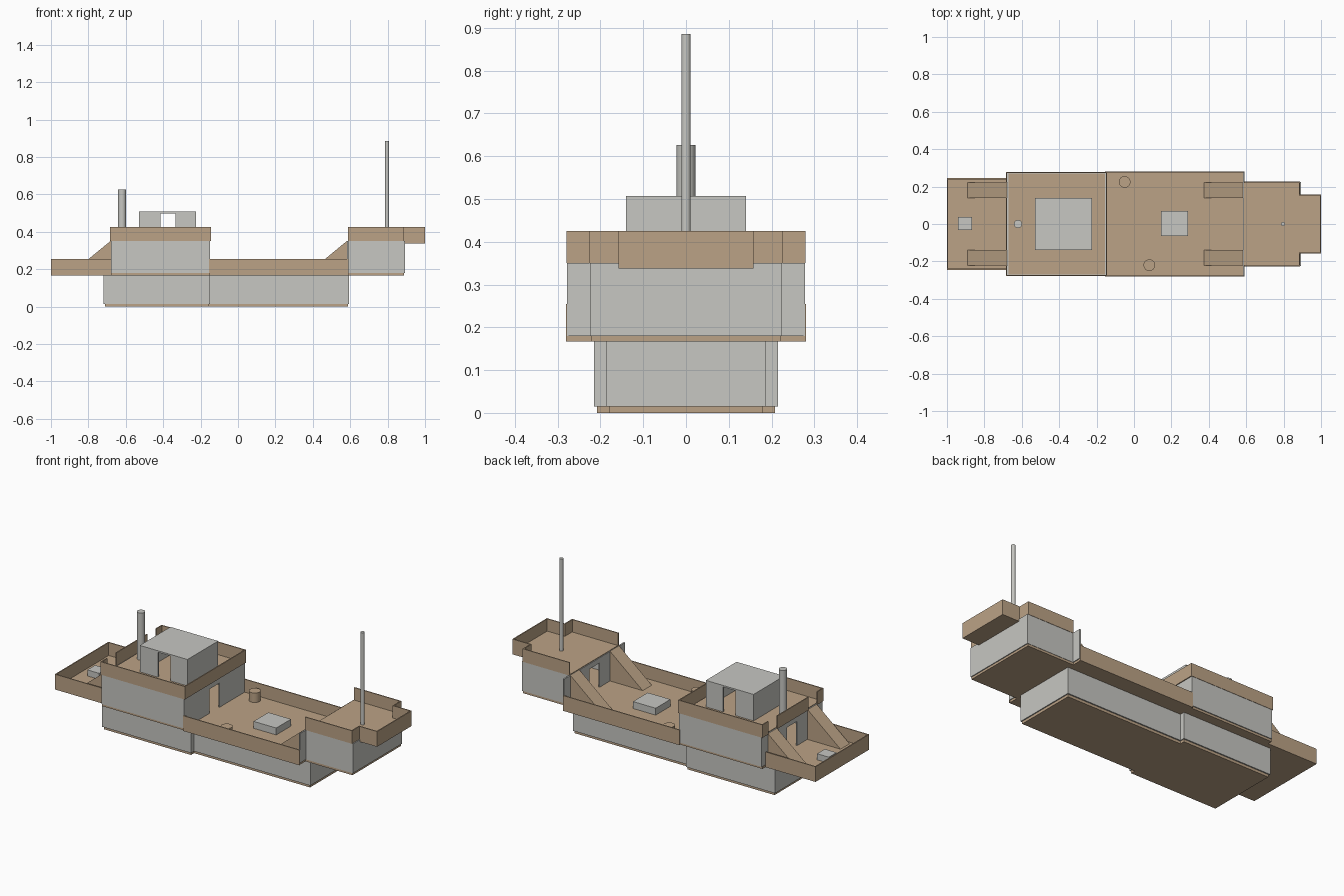
import bpy, bmesh, math

if "Cube" in bpy.data.objects:
    bpy.data.objects.remove(bpy.data.objects["Cube"])


def material(name, rgb):
    m = bpy.data.materials.new(name)
    m.diffuse_color = (*rgb, 1)
    m.use_nodes = True
    m.node_tree.nodes["Principled BSDF"].inputs["Base Color"].default_value = m.diffuse_color
    return m


GREY = material("pale_grey", (0.57, 0.57, 0.54))
TAN = material("deck_tan", (0.50, 0.365, 0.238))
T = 0.006  # sheet thickness


def finish(name, bm, mat):
    bmesh.ops.recalc_face_normals(bm, faces=bm.faces)
    me = bpy.data.meshes.new(name)
    bm.to_mesh(me)
    bm.free()
    me.materials.append(mat)
    ob = bpy.data.objects.new(name, me)
    bpy.context.collection.objects.link(ob)
    return ob


def boxes(name, mat, *spans):
    """One object from boxes given as (x0, x1, y0, y1, z0, z1)."""
    bm = bmesh.new()
    for x0, x1, y0, y1, z0, z1 in spans:
        for v in bmesh.ops.create_cube(bm, size=1)["verts"]:
            v.co = (x1 if v.co.x > 0 else x0,
                    y1 if v.co.y > 0 else y0,
                    z1 if v.co.z > 0 else z0)
    return finish(name, bm, mat)


def prism(name, mat, outline, z0, z1):
    bm = bmesh.new()
    face = bm.faces.new([bm.verts.new((x, y, z0)) for x, y in outline])
    top = bmesh.ops.extrude_face_region(bm, geom=[face])["geom"]
    for v in top:
        if isinstance(v, bmesh.types.BMVert):
            v.co.z = z1
    return finish(name, bm, mat)


def side_walls(x0, x1, y, z0, z1):
    return [(x0, x1, -y, -y + T, z0, z1), (x0, x1, y - T, y, z0, z1)]


def door_wall(x0, x1, y, z0, z1, half=0.045, head=0.03):
    """Cross wall with a central doorway."""
    return [(x0, x1, -y, -half, z0, z1), (x0, x1, half, y, z0, z1),
            (x0, x1, -half, half, z1 - head, z1)]


def cylinder(name, mat, x, y, r, z0, z1, sides=24):
    bm = bmesh.new()
    bmesh.ops.create_cone(bm, cap_ends=True, segments=sides, radius1=r, radius2=r, depth=z1 - z0)
    bmesh.ops.translate(bm, verts=bm.verts, vec=(x, y, (z0 + z1) / 2))
    for f in bm.faces:
        f.smooth = abs(f.normal.z) < 0.5
    ob = finish(name, bm, mat)
    ob.data.set_sharp_from_angle(angle=math.radians(40))


def ramps(name, x0, x1, z0, z1):
    """Solid wedge on each side, rising from x0 to x1."""
    bm = bmesh.new()
    for s in (-1, 1):
        a, b = [[bm.verts.new((x, s * y, z)) for x, z in ((x0, z0), (x1, z0), (x1, z1))]
                for y in (0.14, 0.223)]
        bm.faces.new(a)
        bm.faces.new(b)
        for i in range(3):
            j = (i + 1) % 3
            bm.faces.new((a[i], a[j], b[j], b[i]))
    finish(name, bm, TAN)


# Lower hull and its keel plate
boxes("hull_aft", GREY, (-0.72, -0.15, -0.215, 0.215, 0.015, 0.168))
boxes("hull_forward", GREY, (-0.15, 0.593, -0.187, 0.187, 0.015, 0.168))
boxes("keel_plate", TAN, (-0.712, -0.155, -0.208, 0.208, 0, 0.015),
      (-0.155, 0.587, -0.18, 0.18, 0, 0.015))

# Main deck outline, mirrored
half = [(-1, 0.245), (-0.68, 0.245), (-0.68, 0.272), (-0.15, 0.272),
        (-0.15, 0.279), (0.587, 0.279), (0.587, 0.222), (0.887, 0.222)]
prism("main_deck", TAN, half + [(x, -y) for x, y in reversed(half)], 0.167, 0.18)

# Low bulwarks on the main deck
boxes("aft_bulwark", TAN, *side_walls(-1, -0.68, 0.245, 0.17, 0.255),
      (-1, -1 + T, -0.245, 0.245, 0.17, 0.255))
boxes("waist_bulwark", TAN, *side_walls(-0.155, 0.59, 0.281, 0.167, 0.255))

# Aft deckhouse: hollow, doors fore and aft
boxes("aft_house", GREY, *side_walls(-0.678, -0.15, 0.277, 0.18, 0.35),
      *door_wall(-0.678, -0.678 + T, 0.271, 0.18, 0.35),
      *door_wall(-0.15 - T, -0.15, 0.271, 0.18, 0.35))
boxes("aft_upper_deck", TAN, (-0.672, -0.156, -0.27, 0.27, 0.34, 0.354))
boxes("aft_parapet", TAN, *side_walls(-0.684, -0.145, 0.279, 0.35, 0.425),
      (-0.145 - T, -0.145, -0.273, 0.273, 0.35, 0.425),
      (-0.684, -0.684 + T, -0.14, 0.14, 0.35, 0.425),
      (-0.684, -0.684 + T, -0.273, -0.225, 0.35, 0.425),
      (-0.684, -0.684 + T, 0.225, 0.273, 0.35, 0.425))

# Wheelhouse with an opening on both sides
cabin = []
for s in (-1, 1):
    lo, hi = sorted((s * 0.14, s * (0.14 - 0.01)))
    cabin += [(-0.53, -0.415, lo, hi, 0.354, 0.498), (-0.335, -0.225, lo, hi, 0.354, 0.498)]
cabin += [(-0.53, -0.52, -0.13, 0.13, 0.354, 0.498), (-0.235, -0.225, -0.13, 0.13, 0.354, 0.498),
          (-0.53, -0.225, -0.14, 0.14, 0.498, 0.507)]
boxes("wheelhouse", GREY, *cabin)

# Forecastle block with a wider cross wall
boxes("forecastle", GREY, *side_walls(0.592, 0.892, 0.224, 0.18, 0.35),
      (0.892 - T, 0.892, -0.218, 0.218, 0.18, 0.35),
      *door_wall(0.584, 0.592, 0.278, 0.18, 0.35))
bow = [(0.588, 0.218), (0.885, 0.218), (0.885, 0.155), (0.998, 0.155)]
prism("bow_deck", TAN, bow + [(x, -y) for x, y in reversed(bow)], 0.337, 0.354)
shoulders = []
for lo, hi in ((-0.22, -0.157), (0.157, 0.22)):
    shoulders.append((0.887 - T, 0.887, lo, hi, 0.35, 0.425))
boxes("bow_parapet", TAN, *side_walls(0.588, 0.887, 0.226, 0.35, 0.425), *shoulders,
      *side_walls(0.881, 1, 0.158, 0.337, 0.425), (1 - T, 1, -0.158, 0.158, 0.337, 0.425))

# Ramps up to the raised decks
ramps("aft_ramps", -0.89, -0.68, 0.18, 0.352)
ramps("bow_ramps", 0.375, 0.584, 0.18, 0.352)

# Deck fittings
boxes("cargo_hatch", GREY, (0.145, 0.29, -0.065, 0.07, 0.18, 0.22))
boxes("aft_hatch", GREY, (-0.94, -0.865, -0.033, 0.038, 0.18, 0.215))
cylinder("drum_left", TAN, -0.05, 0.225, 0.031, 0.18, 0.235)
cylinder("drum_right", TAN, 0.082, -0.22, 0.031, 0.18, 0.235)
cylinder("funnel", GREY, -0.62, 0, 0.022, 0.354, 0.626)
cylinder("mast", GREY, 0.797, 0, 0.011, 0.354, 0.886)
